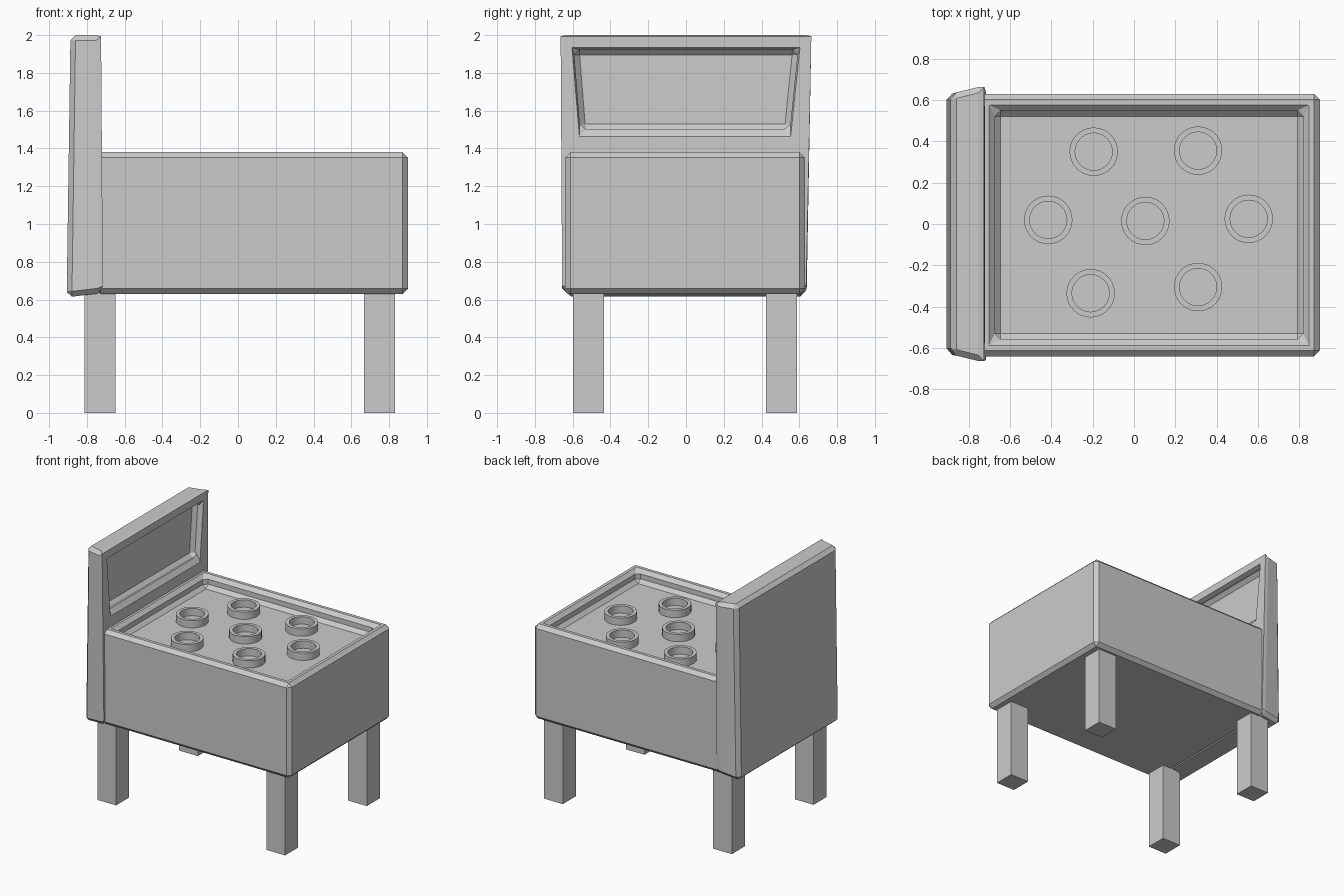
import bpy, bmesh
from math import sin, cos, tau
from mathutils import Vector

if "Cube" in bpy.data.objects:
    bpy.data.objects.remove(bpy.data.objects["Cube"])


def finish(bm, name, bevel=0):
    bmesh.ops.recalc_face_normals(bm, faces=bm.faces[:])
    me = bpy.data.meshes.new(name)
    bm.to_mesh(me)
    bm.free()
    ob = bpy.data.objects.new(name, me)
    bpy.context.collection.objects.link(ob)
    if bevel:
        m = ob.modifiers.new("chamfer", 'BEVEL')
        m.width = bevel
        m.segments = 1
        m.limit_method = 'ANGLE'
    return ob


def box(lo, hi):
    bm = bmesh.new()
    bmesh.ops.create_cube(bm, size=1)
    for v in bm.verts:
        v.co = Vector([l + (c + 0.5) * (h - l) for c, l, h in zip(v.co, lo, hi)])
    bmesh.ops.recalc_face_normals(bm, faces=bm.faces[:])
    return bm


def facing(bm, direction):
    bm.normal_update()
    return max(bm.faces, key=lambda f: f.normal.dot(Vector(direction)))


# Body with a recessed, chamfered top tray
bm = box((-0.755, -0.64, 0.63), (0.9, 0.63, 1.38))
top = facing(bm, (0, 0, 1))
bmesh.ops.inset_individual(bm, faces=[top], thickness=0.115)
bmesh.ops.inset_individual(bm, faces=[top], thickness=0, depth=-0.095)
finish(bm, "body", 0.028)

# Slightly irregular headboard with a recessed panel
bm = box((-1, -1, 0), (1, 1, 1))
for v in bm.verts:
    front, right, high = v.co.x > 0, v.co.y > 0, v.co.z > 0.5
    x = (-0.725 if high else -0.715) if front else (-0.887 if high else -0.907)
    if front:
        y = (0.67 if high else 0.64) if right else (-0.67 if high else -0.66)
    else:
        y = 0.63 if right else -0.63
    z = 2.0 if high else (0.635 if front else 0.612)
    v.co = (x, y, z)
panel = facing(bm, (1, 0, 0))
bmesh.ops.inset_individual(bm, faces=[panel], thickness=0.108)
for v in panel.verts:
    if v.co.z < 1.2:
        v.co.z = 1.503
        v.co.x = -0.7214
        v.co.y = 0.55 if v.co.y > 0 else -0.56
bm.normal_update()
bmesh.ops.inset_individual(bm, faces=[panel], thickness=0, depth=-0.07)
finish(bm, "headboard", 0.028)

# Four square legs
for x, end in ((-0.73, "left"), (0.75, "right")):
    for y, side in ((-0.517, "front"), (0.505, "back")):
        finish(box((x - 0.082, y - 0.082, 0), (x + 0.082, y + 0.082, 0.65)),
               f"{side}_{end}_leg")


# Raised rings on the tray floor
def ring(cx, cy, name, n=32):
    bm = bmesh.new()
    profile = [(0.117, 1.28), (0.117, 1.343), (0.09, 1.343), (0.09, 1.28)]
    loops = [[bm.verts.new((cx + r * cos(tau * i / n), cy + r * sin(tau * i / n), z))
              for i in range(n)] for r, z in profile]
    for k in range(4):
        a, b = loops[k], loops[(k + 1) % 4]
        for i in range(n):
            j = (i + 1) % n
            bm.faces.new((a[i], a[j], b[j], b[i]))
    ob = finish(bm, name)
    bpy.ops.object.select_all(action='DESELECT')
    bpy.context.view_layer.objects.active = ob
    ob.select_set(True)
    bpy.ops.object.shade_smooth_by_angle()


centres = [(-0.195, 0.35), (0.31, 0.355), (-0.415, 0.02), (0.055, 0.015),
           (0.555, 0.025), (-0.21, -0.335), (0.31, -0.305)]
for i, (cx, cy) in enumerate(centres, 1):
    ring(cx, cy, f"tray_ring_{i}")
